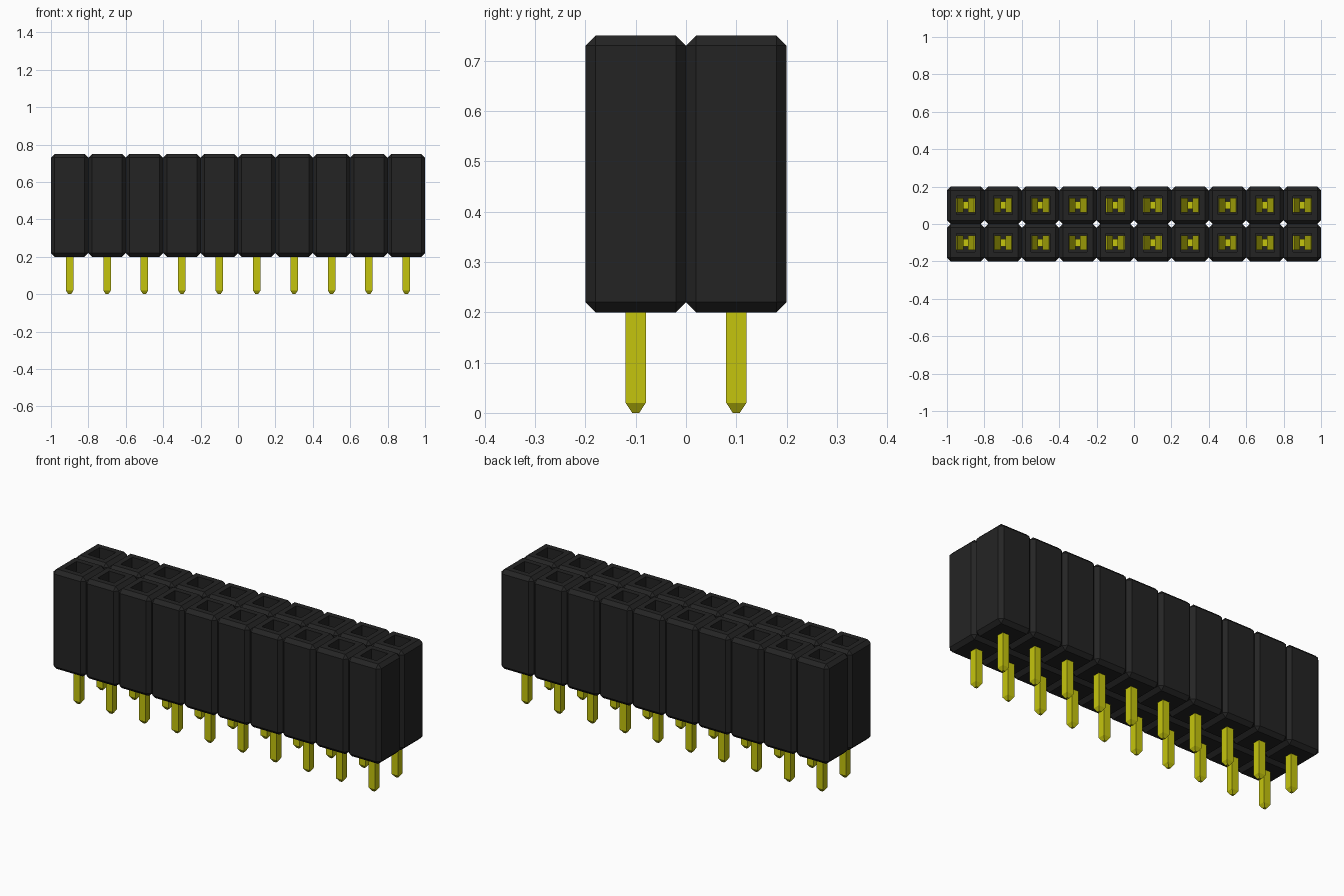
import bpy
import bmesh

if "Cube" in bpy.data.objects:
    bpy.data.objects.remove(bpy.data.objects["Cube"], do_unlink=True)

PITCH, COLUMNS, ROWS = 0.2, 10, 2


def material(name, color, roughness, metallic=0.0):
    m = bpy.data.materials.new(name)
    m.diffuse_color = (*color, 1)
    m.use_nodes = True
    shader = m.node_tree.nodes["Principled BSDF"]
    shader.inputs["Base Color"].default_value = (*color, 1)
    shader.inputs["Roughness"].default_value = roughness
    shader.inputs["Metallic"].default_value = metallic
    return m


def to_mesh(bm, name, mat):
    bmesh.ops.recalc_face_normals(bm, faces=bm.faces)
    me = bpy.data.meshes.new(name)
    bm.to_mesh(me)
    bm.free()
    me.materials.append(mat)
    return me


def housing_mesh(mat):
    # Chamfered block with a square socket sunk into the top
    bm = bmesh.new()
    bmesh.ops.create_cube(bm, size=1)
    bmesh.ops.scale(bm, vec=(PITCH, PITCH, 0.55), verts=bm.verts)
    bmesh.ops.translate(bm, vec=(0, 0, 0.475), verts=bm.verts)
    bmesh.ops.bevel(bm, geom=bm.edges[:], offset=0.02, segments=1, affect='EDGES')
    top = max(bm.faces, key=lambda f: f.calc_center_median().z)
    bmesh.ops.inset_region(bm, faces=[top], thickness=0.03, use_even_offset=True)
    floor = bmesh.ops.extrude_discrete_faces(bm, faces=[top])["faces"][0]
    bmesh.ops.translate(bm, vec=(0, 0, -0.5), verts=floor.verts)
    return to_mesh(bm, "socket_housing", mat)


def pin_mesh(mat):
    # Square pin with a tapered tip: (half width, height) rings
    bm = bmesh.new()
    rings = [[bm.verts.new((sx * h, sy * h, z))
              for sx, sy in ((-1, -1), (1, -1), (1, 1), (-1, 1))]
             for h, z in ((0.007, 0.0), (0.02, 0.02), (0.02, 0.26))]
    for a, b in zip(rings, rings[1:]):
        for i in range(4):
            j = (i + 1) % 4
            bm.faces.new((a[i], a[j], b[j], b[i]))
    bm.faces.new(rings[0])
    bm.faces.new(rings[-1])
    return to_mesh(bm, "solder_pin", mat)


def contact_mesh(mat):
    # U-shaped spring strip: (x, z, half width), mirrored to the other leaf
    half = [(0.045, 0.64, 0.038), (0.012, 0.54, 0.038), (0.018, 0.50, 0.038),
            (0.042, 0.36, 0.038), (0.042, 0.27, 0.02)]
    path = half + [(-x, z, w) for x, z, w in reversed(half)]
    bm = bmesh.new()
    pairs = [(bm.verts.new((x, -w, z)), bm.verts.new((x, w, z)))
             for x, z, w in path]
    for (a, b), (c, d) in zip(pairs, pairs[1:]):
        bm.faces.new((a, b, d, c))
    bmesh.ops.recalc_face_normals(bm, faces=bm.faces)
    bmesh.ops.solidify(bm, geom=bm.faces[:], thickness=0.004)
    return to_mesh(bm, "spring_contact", mat)


black = material("black_plastic", (0.0175, 0.0175, 0.0175), 0.6)
yellow = material("yellow_metal", (0.56, 0.56, 0.004), 0.4)
parts = [housing_mesh(black), pin_mesh(yellow), contact_mesh(yellow)]

# Two rows of ten identical sockets
for row in range(ROWS):
    for col in range(COLUMNS):
        x = (col - (COLUMNS - 1) / 2) * PITCH
        y = (row - (ROWS - 1) / 2) * PITCH
        for me in parts:
            ob = bpy.data.objects.new(f"{me.name}_{row + 1}_{col + 1}", me)
            ob.location = (x, y, 0)
            bpy.context.collection.objects.link(ob)
